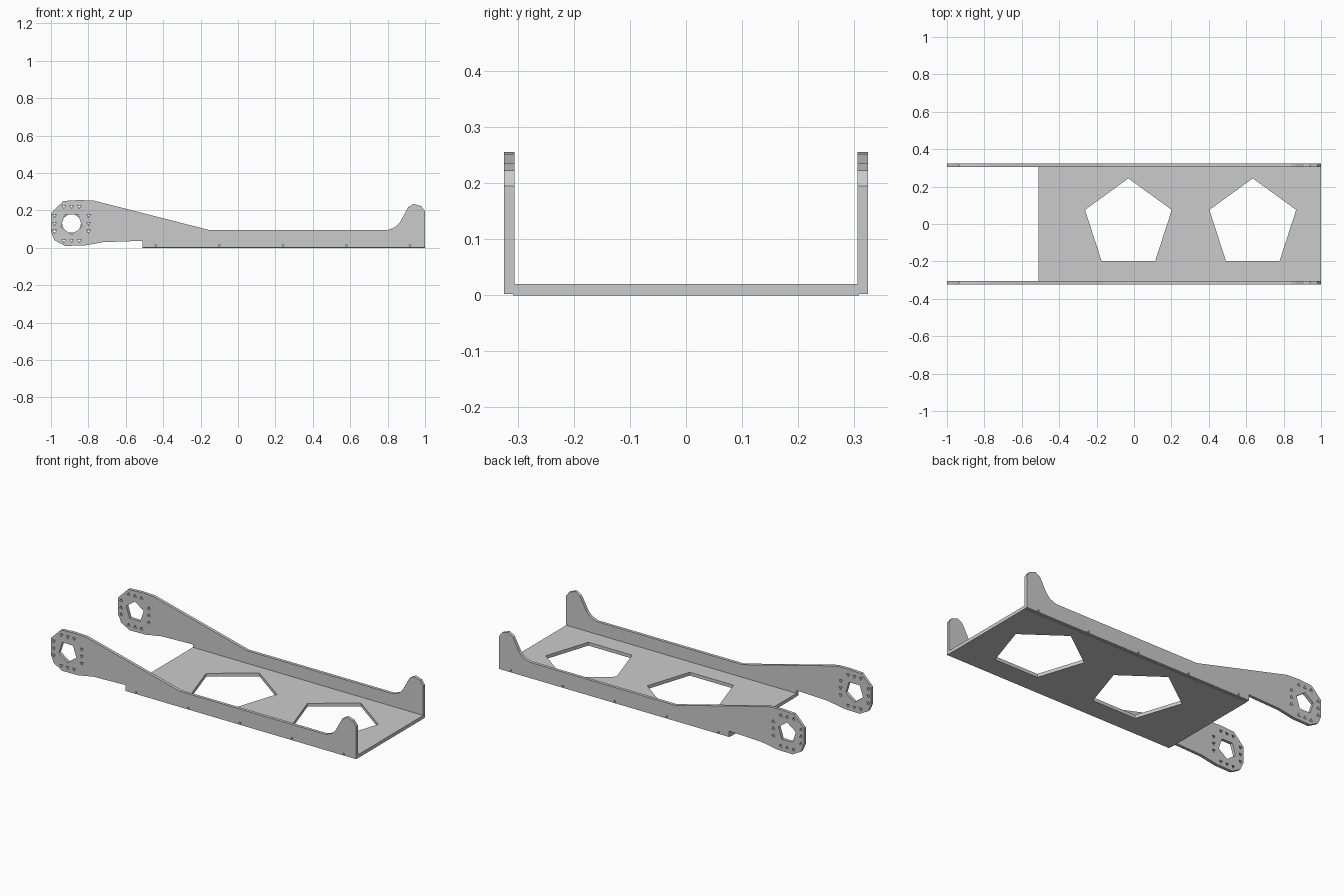
import bpy, bmesh
from math import sin, cos, pi
from mathutils import Matrix, Vector

if "Cube" in bpy.data.objects:
    bpy.data.objects.remove(bpy.data.objects["Cube"])


def ngon(cx, cy, r, n, start):
    return [(cx + r * cos(start + 2 * pi * i / n), cy + r * sin(start + 2 * pi * i / n))
            for i in range(n)]


def sheet(name, outline, holes, thickness, matrix):
    """Flat profile with holes, extruded along its local z."""
    bm = bmesh.new()
    edges = []
    for loop in [outline] + holes:
        vs = [bm.verts.new((x, y, 0)) for x, y in loop]
        edges += [bm.edges.new((vs[i - 1], vs[i])) for i in range(len(vs))]
    bmesh.ops.triangle_fill(bm, edges=edges, use_beauty=True, normal=Vector((0, 0, 1)))
    ext = bmesh.ops.extrude_face_region(bm, geom=bm.faces[:], use_keep_orig=True)
    moved = [g for g in ext["geom"] if isinstance(g, bmesh.types.BMVert)]
    bmesh.ops.translate(bm, verts=moved, vec=(0, 0, thickness))
    bm.transform(matrix)
    bmesh.ops.recalc_face_normals(bm, faces=bm.faces[:])
    me = bpy.data.meshes.new(name)
    bm.to_mesh(me)
    bm.free()
    ob = bpy.data.objects.new(name, me)
    bpy.context.collection.objects.link(ob)
    return ob


# Floor plate with two pentagonal cutouts
sheet("floor_plate",
      [(-0.51, -0.308), (1, -0.308), (1, 0.308), (-0.51, 0.308)],
      [ngon(x, 0, 0.244, 5, pi / 2) for x in (-0.03, 0.635)],
      0.02, Matrix.Identity(4))

# Side arm profile (x, z): hub end, sloping neck, low rail, end tab
profile = [(-1, 0.085), (-0.98, 0.04), (-0.925, 0.01), (-0.82, 0.012), (-0.72, 0.03),
           (-0.51, 0.037), (-0.51, 0.002), (1, 0.002), (1, 0.195), (0.98, 0.222),
           (0.94, 0.235), (0.91, 0.217), (0.89, 0.18), (0.865, 0.135), (0.84, 0.11),
           (0.80, 0.095), (-0.155, 0.095), (-0.77, 0.252), (-0.85, 0.255),
           (-0.935, 0.25), (-1, 0.185)]
HX, HZ = -0.89, 0.13
bolts = [(HX + a, HZ + b) for a in (-0.042, 0, 0.042) for b in (-0.091, 0.091)]
bolts += [(HX + a, HZ + b) for a in (-0.091, 0.091) for b in (-0.042, 0, 0.042)]
rail_screws = [(-0.44 + 0.34 * i, 0.012) for i in range(5)]

# Left and right arms; hub and screw holes point down in front, up at the back
for name, y, tip in (("front_arm", -0.306, -pi / 2), ("back_arm", 0.324, pi / 2)):
    holes = [ngon(HX, HZ, 0.06, 5, tip)]
    holes += [ngon(x, z, 0.012, 3, tip) for x, z in bolts]
    holes += [ngon(x, z, 0.008, 3, tip) for x, z in rail_screws]
    upright = Matrix.Translation((0, y, 0)) @ Matrix.Rotation(pi / 2, 4, 'X')
    sheet(name, profile, holes, 0.018, upright)
